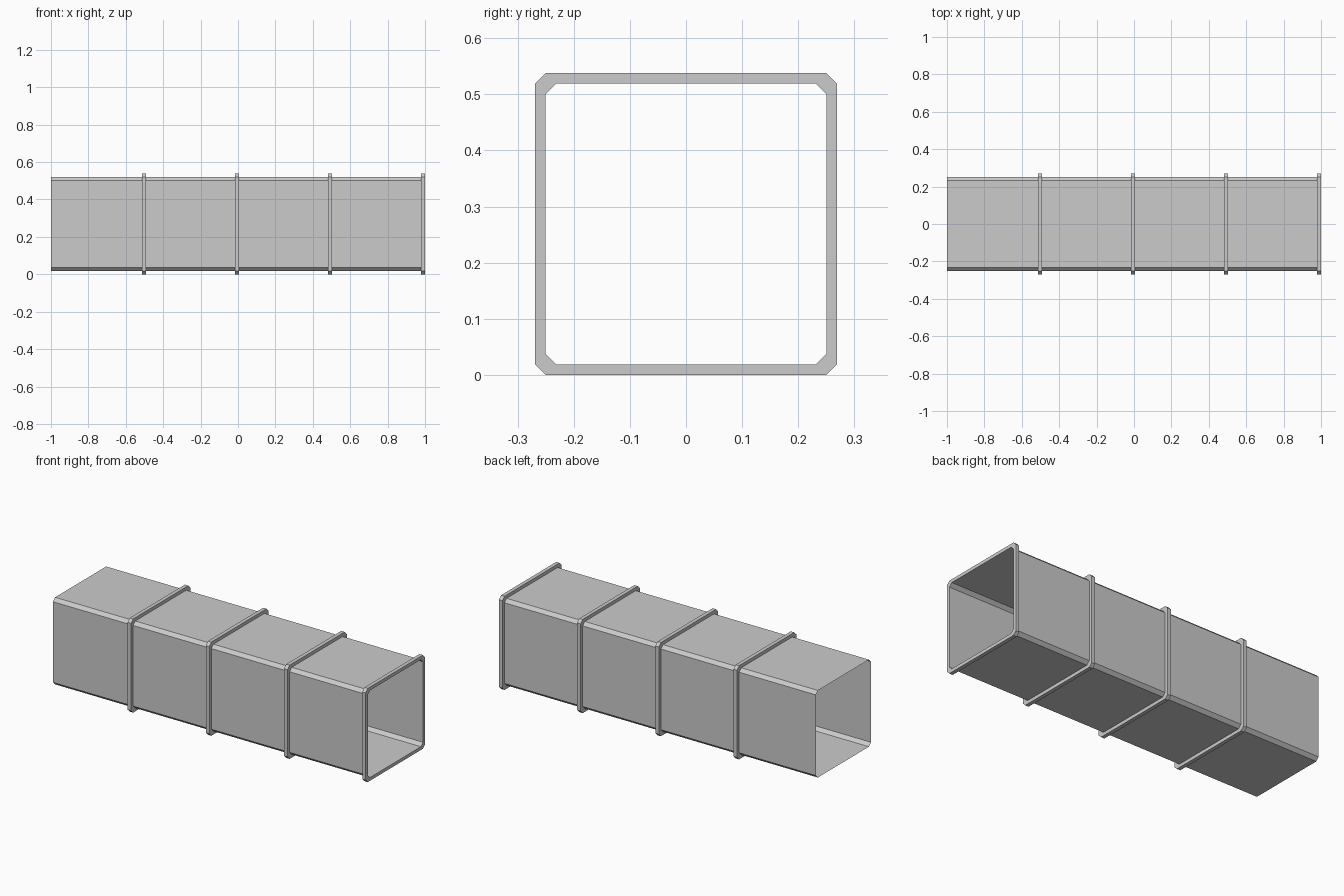
import bpy, bmesh

if "Cube" in bpy.data.objects:
    bpy.data.objects.remove(bpy.data.objects["Cube"])

INNER, OUTER = 0.25, 0.269   # half sizes of duct wall and flange rim
CHAMFER = 0.0185
RING_W, RING_STEP = 0.022, 0.497


def octagon(bm, x, h):
    """Chamfered square loop in the YZ plane, standing on z = 0."""
    c = h - CHAMFER
    pts = [(c, h), (h, c), (h, -c), (c, -h), (-c, -h), (-h, -c), (-h, c), (-c, h)]
    return [bm.verts.new((x, y, z + OUTER)) for y, z in pts]


def sweep(name, sections):
    """Skin a run of (x, half size) sections into an open shell."""
    bm = bmesh.new()
    loops = [octagon(bm, x, h) for x, h in sections]
    for a, b in zip(loops, loops[1:]):
        for i in range(8):
            j = (i + 1) % 8
            bm.faces.new((a[i], a[j], b[j], b[i]))
    mesh = bpy.data.meshes.new(name)
    bm.normal_update()
    # make the outer skin face outward
    top = max(bm.faces, key=lambda f: f.calc_center_median().z)
    if top.normal.z < 0:
        bmesh.ops.reverse_faces(bm, faces=bm.faces[:])
    bm.to_mesh(mesh)
    bm.free()
    obj = bpy.data.objects.new(name, mesh)
    bpy.context.collection.objects.link(obj)


# thin open duct wall
sweep("duct_wall", [(-1, INNER), (1, INNER)])

# flanges: one at the right end, three along the run
for k in range(4):
    x1 = 1.0 - RING_STEP * k
    x0 = x1 - RING_W
    sweep(f"flange_{k + 1}", [(x0, INNER), (x0, OUTER), (x1, OUTER), (x1, INNER)])
